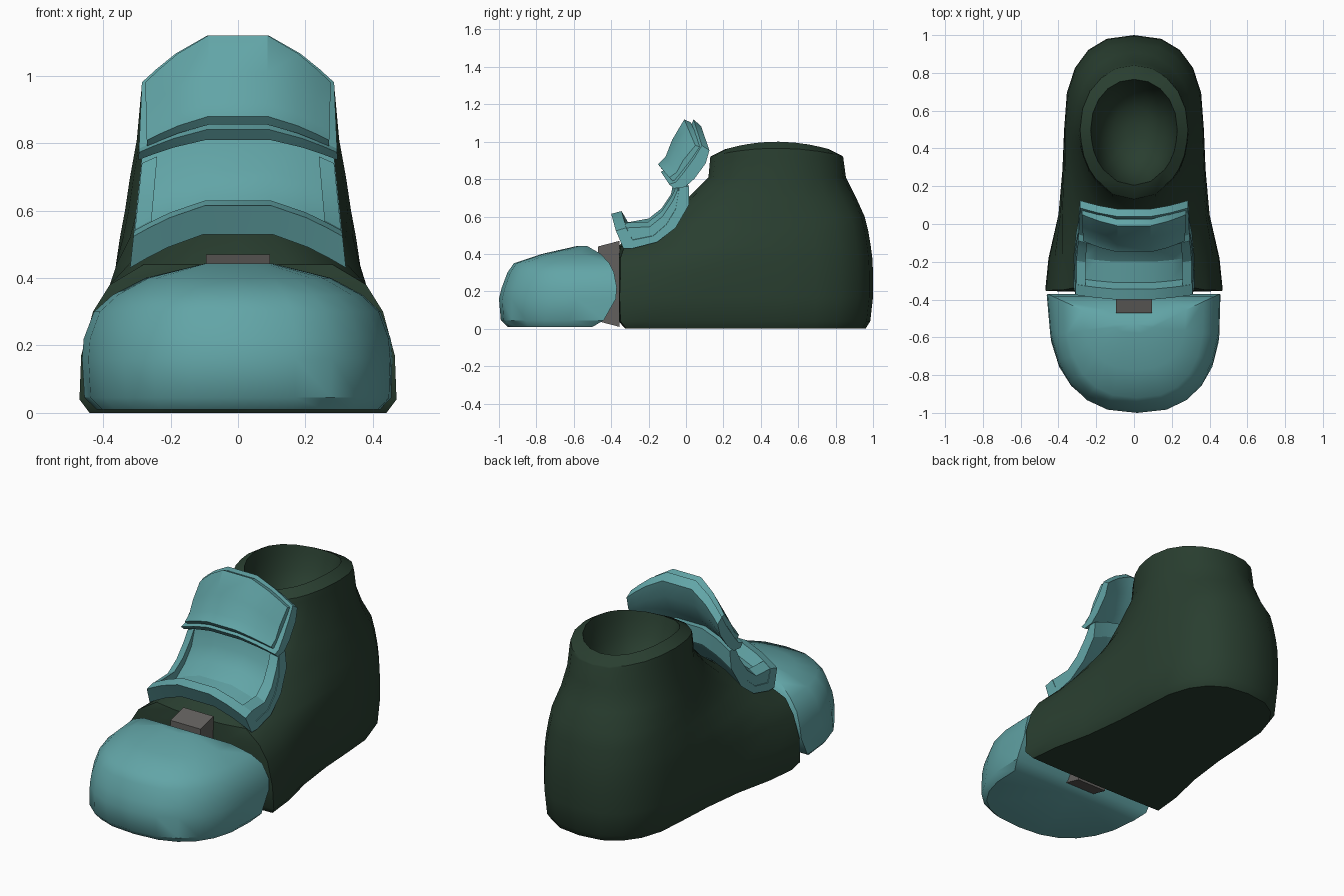
import bpy, bmesh, math

if "Cube" in bpy.data.objects:
    bpy.data.objects.remove(bpy.data.objects["Cube"])


def material(name, rgb):
    m = bpy.data.materials.new(name)
    m.diffuse_color = (*rgb, 1)
    m.use_nodes = True
    m.node_tree.nodes["Principled BSDF"].inputs["Base Color"].default_value = m.diffuse_color
    return m


TEAL = material("teal", (0.122, 0.375, 0.385))
GREEN = material("dark green", (0.022, 0.048, 0.029))
GREY = material("warm grey", (0.122, 0.117, 0.11))


def loft(name, rings, mat, angle=40):
    """Skin a list of equal-length closed rings and cap both ends."""
    bm = bmesh.new()
    rows = [[bm.verts.new(p) for p in r] for r in rings]
    n = len(rows[0])
    for a, b in zip(rows, rows[1:]):
        for i in range(n):
            j = (i + 1) % n
            bm.faces.new((a[i], a[j], b[j], b[i]))
    bm.faces.new(rows[0])
    bm.faces.new(rows[-1])
    bmesh.ops.recalc_face_normals(bm, faces=bm.faces)
    me = bpy.data.meshes.new(name)
    bm.to_mesh(me)
    bm.free()
    me.materials.append(mat)
    ob = bpy.data.objects.new(name, me)
    bpy.context.collection.objects.link(ob)
    bpy.context.view_layer.objects.active = ob
    ob.select_set(True)
    bpy.ops.object.shade_smooth_by_angle(angle=math.radians(angle))
    ob.select_set(False)
    return ob


def mirror(half):
    """Close a half outline that starts and ends on x = 0."""
    return half + [(-x, y, z) for x, y, z in half[-2:0:-1]]


def lerp(a, b, t):
    return a + (b - a) * t


def arc(w, y0, y1, z, n, e):
    """Superellipse quarter from (w, y0) to (0, y1)."""
    pts = []
    for i in range(n + 1):
        a = math.pi / 2 * i / n
        c, s = max(0, math.cos(a)), math.sin(a)
        x = 0 if i == n else w * c ** e
        pts.append((x, y0 + (y1 - y0) * s ** e, z))
    return pts


# Boot body: z, front y, corner width, corner y, waist width, mid width, back y
BODY = [
    (0.00, -.325, .44, -.32, .375, .335, .96),
    (0.04, -.360, .47, -.35, .400, .36, .985),
    (0.17, -.360, .465, -.355, .400, .37, 1.0),
    (0.30, -.360, .43, -.35, .39, .37, 1.0),
    (0.38, -.360, .38, -.35, .38, .367, .996),
    (0.44, -.360, .28, -.33, .36, .362, .988),
    (0.52, -.290, .20, -.20, .32, .35, .975),
    (0.60, -.130, .20, -.02, .30, .335, .955),
    (0.70, .010, .20, .10, .285, .32, .91),
    (0.81, .120, .205, .22, .27, .30, .855),
    (0.92, .130, .205, .235, .27, .29, .84),
]
rings = []
for z, yf, wf, yc, w2, wm, yb in BODY:
    f = .25 if z < .4 else .55
    half = [(0, yf, z), (wf * .55, yf + .25 * (yc - yf), z), (wf, yc, z),
            (lerp(wf, w2, f), lerp(yc, .5, .2), z),
            (w2, lerp(yc, .5, .47), z),
            (lerp(w2, wm, .7), lerp(yc, .5, .75), z)]
    rings.append(mirror(half + arc(wm, .5, yb, z, 5, .8 if z < .65 else .95)))

# Domed rim and bowl-shaped hollow: the collar ring scaled about its centre
collar = rings[-1]
for s, z, dip in [(.985, .965, .04), (.79, 1.0, .04), (.76, .94, .02),
                  (.69, .85, 0), (.56, .775, 0), (.38, .725, 0), (.15, .70, 0)]:
    rings.append([(x * s, .487 + (y - .487) * s,
                   z - dip * ((y - .487) / .35) ** 2) for x, y, _ in collar])
loft("boot_body", rings, GREEN)

# Toe cap: z, back y, half width, front y
TOE = [(.01, -.50, .42, -.955), (.045, -.44, .455, -.99), (.16, -.375, .46, -1.0),
       (.22, -.37, .455, -.985), (.30, -.385, .425, -.955), (.35, -.41, .37, -.92),
       (.40, -.455, .275, -.77), (.443, -.53, .10, -.58)]
toe = [mirror([(0, yb, z), (w * .5, yb, z)] + arc(w, yb, yf, z, 6, .8))
       for z, yb, w, yf in TOE]
# the tip leans slightly to one side
toe = [[(x - .03 * (y + .45), y, z) for x, y, z in r] for r in toe]
loft("toe_cap", toe, TEAL)


def arched(name, profile, w0, w1, dy, dz0, dz1, ts, mat, angle=25):
    """Sweep a closed (y, z) profile across x, bending the sides back and down.
    Width and drop blend from the profile's lowest to its highest point."""
    lo = min(z for _, z in profile)
    hi = max(z for _, z in profile)
    out = []
    for t in ts:
        bend = max(0, (abs(t) - .3) / .7) ** 1.35
        ring = []
        for y, z in profile:
            k = (z - lo) / (hi - lo)
            ring.append((t * lerp(w0, w1, k), y + dy * bend,
                         z + lerp(dz0, dz1, k) * bend))
        out.append(ring)
    return loft(name, out, mat, angle)


SPAN = [-1, -.85, -.65, -.32, .32, .65, .85, 1]

# Hinge block joining toe cap and body
arched("hinge_block", [(-.355, .01), (-.355, .47), (-.47, .44), (-.47, .04)],
       .095, .095, 0, 0, 0, [-1, 1], GREY)

# Lower instep plate with a raised front lip
arched("lower_plate",
       [(-.36, .53), (-.40, .615), (-.345, .63), (-.31, .57), (-.20, .59),
        (-.13, .645), (-.08, .72), (-.06, .83), (-.01, .83), (-.01, .74),
        (-.08, .63), (-.18, .56), (-.31, .53)],
       .32, .285, .025, -.10, -.07, SPAN, TEAL)

# Raised side rails of the lower plate
for side, ts in (("left", [-1, -.93, -.84]), ("right", [.84, .93, 1])):
    arched("plate_rail_" + side,
           [(-.37, .60), (-.345, .63), (-.22, .635), (-.15, .685), (-.095, .76),
            (-.07, .81), (-.04, .81), (-.08, .68), (-.18, .58), (-.31, .55)],
           .315, .285, .025, -.10, -.07, ts, TEAL)

# Upper plate: wide backing layer and narrower front layer
arched("upper_backing",
       [(-.135, .84), (-.10, .855), (-.06, .92), (.00, 1.03), (.04, 1.12),
        (.08, 1.085), (.06, .99), (.00, .88), (-.05, .82), (-.11, .81)],
       .295, .285, .045, -.06, -.14, SPAN, TEAL)
arched("upper_front",
       [(-.15, .88), (-.11, .92), (-.075, 1.01), (-.01, 1.12), (.025, 1.105),
        (-.02, .99), (-.07, .90), (-.13, .855)],
       .27, .275, .06, -.065, -.14, SPAN, TEAL)
